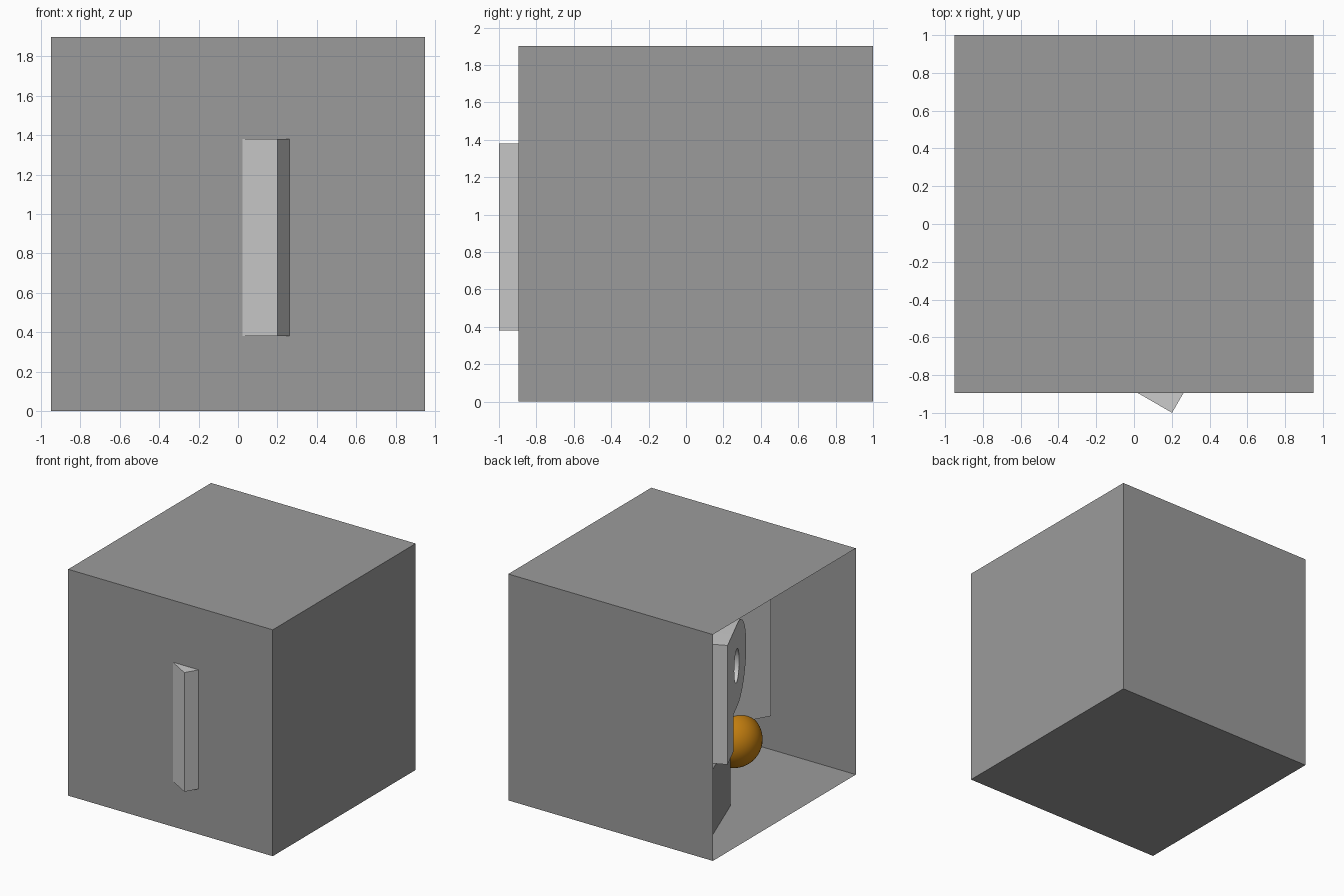
import bpy, bmesh, math
from mathutils import Matrix, Vector

if "Cube" in bpy.data.objects:
    bpy.data.objects.remove(bpy.data.objects["Cube"])


def paint(ob, name, colour):
    mat = bpy.data.materials.get(name) or bpy.data.materials.new(name)
    mat.diffuse_color = colour
    mat.use_nodes = True
    mat.node_tree.nodes["Principled BSDF"].inputs["Base Color"].default_value = mat.diffuse_color
    ob.data.materials.append(mat)


def block(name, centre, size, turn):
    bpy.ops.mesh.primitive_cube_add(size=1, location=centre, rotation=(0, 0, math.radians(turn)))
    ob = bpy.context.object
    ob.name = name
    ob.scale = size
    bpy.ops.object.transform_apply(location=False, rotation=False, scale=True)
    return ob


def add_outline(curve, points):
    spline = curve.splines.new('POLY')
    spline.points.add(len(points) - 1)
    for p, (x, y) in zip(spline.points, points):
        p.co = (x, y, 0, 1)
    spline.use_cyclic_u = True


def arc(cx, cy, rx, ry, a0, a1, n):
    angles = [math.radians(a0 + (a1 - a0) * i / n) for i in range(n + 1)]
    return [(cx + rx * math.cos(a), cy + ry * math.sin(a)) for a in angles]


DARK = (0.33, 0.33, 0.33, 1)

# Room: thin-walled cube, open on the left side
room = block("room", (0, 0.052, 0.95), (1.9, 1.896, 1.9), 0)
bm = bmesh.new()
bm.from_mesh(room.data)
bm.normal_update()
bmesh.ops.delete(bm, geom=[f for f in bm.faces if f.normal.x < -0.9], context='FACES_ONLY')
bm.to_mesh(room.data)
bm.free()
paint(room, "dark_grey", DARK)

# Low plinth on the floor
plinth = block("plinth", (-0.323, 0.477, 0.275), (0.57, 0.57, 0.55), 20.5)
paint(plinth, "dark_grey", DARK)

# Tall block whose corner pokes through the front wall
block("tall_block", (0.099, -0.617, 0.88), (0.56, 0.56, 1.0), -30)

# Bracket with a rounded, pierced end, standing on the plinth
DEPTH = 0.5
cu = bpy.data.curves.new("pierced_bracket", 'CURVE')
cu.dimensions = '2D'
cu.fill_mode = 'BOTH'
cu.extrude = DEPTH / 2
add_outline(cu, [(0, 0), (0.25, 0), (0.25, 0.31)] + arc(0.40, 0.655, 0.36, 0.345, -90, 90, 24) + [(0, 1)])
add_outline(cu, arc(0.37, 0.66, 0.10, 0.14, 0, 345, 23))
bracket = bpy.data.objects.new("pierced_bracket", cu)
bpy.context.collection.objects.link(bracket)
along = Vector((0.41, -0.91, 0)).normalized()
up = Vector((0, 0, 1))
out = along.cross(up)
rot = Matrix((along, up, out)).transposed().to_4x4()
bracket.matrix_world = Matrix.Translation(Vector((-0.724, 0.482, 0.55)) - out * DEPTH / 2) @ rot
bpy.ops.object.select_all(action='DESELECT')
bracket.select_set(True)
bpy.context.view_layer.objects.active = bracket
bpy.ops.object.convert(target='MESH')
bpy.ops.object.shade_smooth_by_angle(angle=math.radians(30))

# Orange ball on the floor
bpy.ops.mesh.primitive_uv_sphere_add(segments=48, ring_count=24, radius=0.22, location=(-0.10, -0.49, 0.225))
ball = bpy.context.object
ball.name = "ball"
bpy.ops.object.shade_smooth()
paint(ball, "orange", (0.55, 0.21, 0.005, 1))
